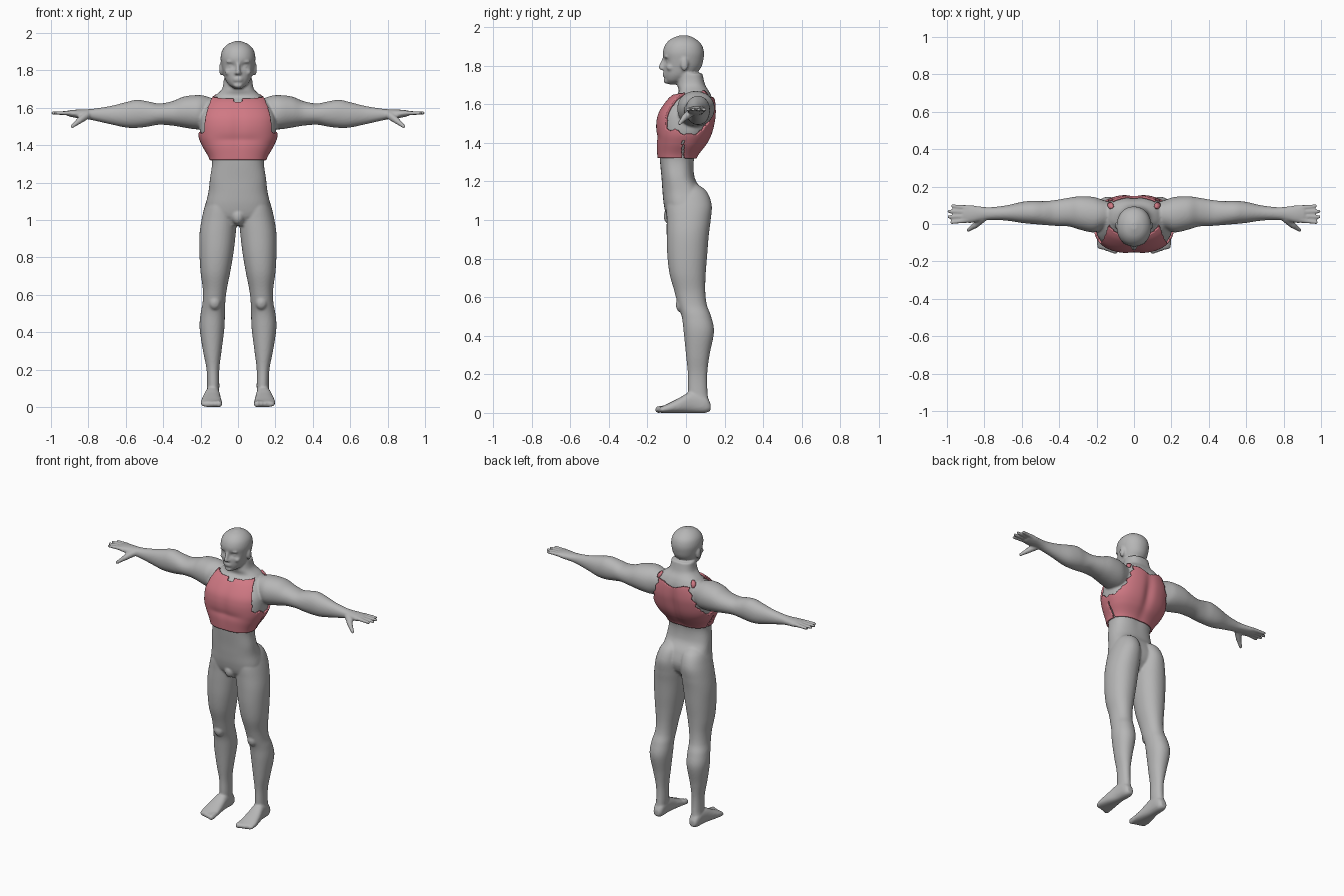
import bpy
import bmesh
from math import cos, sin, pi, exp, copysign
from mathutils import Matrix, Vector

cube = bpy.data.objects.get("Cube")
if cube:
    bpy.data.objects.remove(cube)


def material(name, colour):
    mat = bpy.data.materials.new(name)
    mat.use_nodes = True
    mat.diffuse_color = colour
    mat.node_tree.nodes["Principled BSDF"].inputs["Base Color"].default_value = colour
    return mat


skin_grey = material("skin grey", (0.47, 0.47, 0.47, 1))
armour_pink = material("armour pink", (0.63, 0.19, 0.23, 1))


def spline(rows, steps):
    """Smoothly interpolated copies of the stations."""
    out = []
    for i in range(len(rows) - 1):
        a, b, c, d = (rows[min(max(i + k, 0), len(rows) - 1)] for k in (-1, 0, 1, 2))
        for s in range(steps):
            t = s / steps
            out.append([q + t * (r - p + t * (2 * p - 5 * q + 4 * r - w
                        + t * (3 * (q - r) + w - p))) / 2 if i else q + t * (r - q)
                        for p, q, r, w in zip(a, b, c, d)])
    return out + [list(rows[-1])]


def loft(bm, axis, rows, power=2.0, segs=48, steps=6):
    """Closed tube through stations (position, low, high, low, high)."""
    u_axis, v_axis = [k for k in range(3) if k != axis]
    rings = []
    for t, u0, u1, v0, v1 in spline(rows, steps):
        ring = []
        for k in range(segs):
            c, s = cos(2 * pi * k / segs), sin(2 * pi * k / segs)
            c = copysign(abs(c) ** (2 / power), c)
            s = copysign(abs(s) ** (2 / power), s)
            co = Vector((t, t, t))
            co[u_axis] = (u0 + u1) / 2 + (u1 - u0) / 2 * c
            co[v_axis] = (v0 + v1) / 2 + (v1 - v0) / 2 * s
            ring.append(bm.verts.new(co))
        rings.append(ring)
    for a, b in zip(rings, rings[1:]):
        for k in range(segs):
            n = (k + 1) % segs
            bm.faces.new((a[k], a[n], b[n], b[k]))
    bm.faces.new(rings[0])
    bm.faces.new(rings[-1])
    return [v for ring in rings for v in ring]


def ball(bm, centre, size):
    matrix = Matrix.Translation(centre) @ Matrix.Diagonal((*size, 1))
    bmesh.ops.create_icosphere(bm, subdivisions=3, radius=1, matrix=matrix)


def digit(bm, start, end, r0, r1, count=12):
    """Tapered finger made of overlapping balls."""
    for k in range(count):
        t = k / (count - 1)
        r = r0 + (r1 - r0) * t
        ball(bm, Vector(start).lerp(Vector(end), t), (r, r, r))


def finish(name, bm, mat):
    bmesh.ops.recalc_face_normals(bm, faces=bm.faces[:])
    mesh = bpy.data.meshes.new(name)
    bm.to_mesh(mesh)
    bm.free()
    mesh.materials.append(mat)
    for poly in mesh.polygons:
        poly.use_smooth = True
    obj = bpy.data.objects.new(name, mesh)
    bpy.context.scene.collection.objects.link(obj)
    return obj


def modifier(obj, kind, **settings):
    mod = obj.modifiers.new(kind.title(), kind)
    for key, value in settings.items():
        setattr(mod, key, value)


# Torso stations: height, half width, front, back
TORSO = [(0.97, 0.10, -0.07, 0.05), (1.02, 0.165, -0.10, 0.09), (1.08, 0.172, -0.115, 0.105),
         (1.15, 0.158, -0.122, 0.085), (1.22, 0.15, -0.127, 0.045), (1.32, 0.14, -0.137, 0.045),
         (1.40, 0.18, -0.142, 0.10), (1.45, 0.2, -0.144, 0.125), (1.51, 0.205, -0.143, 0.14),
         (1.56, 0.2, -0.128, 0.145), (1.62, 0.17, -0.085, 0.14), (1.66, 0.13, -0.04, 0.125),
         (1.70, 0.086, -0.045, 0.10), (1.76, 0.075, -0.04, 0.085)]


def torso(bm, segs, steps):
    verts = loft(bm, 2, [(z, -w, w, f, b) for z, w, f, b in TORSO], 2.5, segs, steps)
    # spine and breastbone grooves, and the fold under the chest
    for v in verts:
        x, y, z = v.co
        middle = exp(-(x / 0.03) ** 2) * exp(-((z - 1.48) / 0.13) ** 2)
        fold = exp(-((z - 1.43) / 0.025) ** 2) * exp(-(x / 0.12) ** 4)
        v.co.y += 0.006 * (middle + fold) if y < 0 else -0.016 * middle


body = bmesh.new()

# Leg
loft(body, 2, [(0.03, 0.105, 0.17, 0.03, 0.12), (0.1, 0.1, 0.165, 0.012, 0.112),
               (0.2, 0.1, 0.168, 0.01, 0.11), (0.3, 0.088, 0.187, 0, 0.122),
               (0.42, 0.073, 0.205, -0.012, 0.145), (0.5, 0.07, 0.2, -0.022, 0.13),
               (0.56, 0.068, 0.189, -0.042, 0.108), (0.63, 0.06, 0.188, -0.06, 0.1),
               (0.72, 0.042, 0.2, -0.085, 0.102), (0.82, 0.025, 0.206, -0.097, 0.11),
               (0.92, 0.013, 0.206, -0.1, 0.118), (1, 0.007, 0.195, -0.1, 0.128),
               (1.08, 0.008, 0.176, -0.1, 0.133), (1.15, 0.015, 0.15, -0.08, 0.105),
               (1.19, 0.04, 0.11, -0.05, 0.05)], 2.15)
ball(body, (0.125, -0.025, 0.56), (0.032, 0.028, 0.04))

# Foot and toes
loft(body, 1, [(-0.135, 0.09, 0.19, 0, 0.03), (-0.1, 0.085, 0.2, 0, 0.045),
               (-0.04, 0.09, 0.192, 0, 0.075), (0.03, 0.097, 0.176, 0, 0.11),
               (0.1, 0.1, 0.168, 0, 0.09), (0.127, 0.115, 0.155, 0.012, 0.05)], 2.4)
for k in range(5):
    r = 0.018 - 0.0015 * k
    digit(body, (0.102 + 0.021 * k, -0.11, 0.022), (0.102 + 0.021 * k, -0.142 + 0.006 * k, 0.017), r, r, 6)

# Arm and palm
loft(body, 0, [(0.08, 0, 0.1, 1.54, 1.63), (0.17, -0.03, 0.13, 1.49, 1.662),
               (0.22, -0.045, 0.145, 1.485, 1.668), (0.29, -0.03, 0.148, 1.495, 1.66),
               (0.35, -0.013, 0.14, 1.505, 1.636), (0.42, -0.01, 0.128, 1.51, 1.623),
               (0.48, -0.005, 0.122, 1.5, 1.634), (0.54, 0, 0.124, 1.493, 1.643),
               (0.6, 0.006, 0.118, 1.495, 1.63), (0.68, 0.018, 0.1, 1.512, 1.61),
               (0.76, 0.022, 0.09, 1.53, 1.597), (0.81, 0.018, 0.092, 1.54, 1.592),
               (0.87, 0.006, 0.1, 1.547, 1.59), (0.91, 0.008, 0.1, 1.556, 1.586)], 2.1)
for y, tip_x, tip_y in ((0.02, 0.975, 0.008), (0.043, 0.99, 0.038), (0.066, 0.99, 0.068), (0.088, 0.97, 0.096)):
    digit(body, (0.89, y, 1.572), (tip_x, tip_y, 1.572), 0.0135, 0.0095)
digit(body, (0.81, 0.03, 1.56), (0.85, -0.008, 1.53), 0.022, 0.017)
digit(body, (0.85, -0.008, 1.53), (0.887, -0.033, 1.5), 0.016, 0.01)

# Eye, brow, cheek and ear
ball(body, (0.036, -0.088, 1.822), (0.016, 0.014, 0.011))
ball(body, (0.036, -0.1, 1.846), (0.026, 0.013, 0.008))
ball(body, (0.05, -0.08, 1.79), (0.022, 0.022, 0.018))
ball(body, (0.09, -0.008, 1.808), (0.011, 0.02, 0.036))

# Second side
copy = bmesh.ops.duplicate(body, geom=body.verts[:] + body.edges[:] + body.faces[:])
bmesh.ops.scale(body, vec=(-1, 1, 1), verts=[g for g in copy["geom"] if isinstance(g, bmesh.types.BMVert)])

# Torso and groin
torso(body, 64, 6)
ball(body, (0, -0.08, 1.02), (0.035, 0.036, 0.045))

# Head with eye sockets
HEAD = [(1.703, 0.02, -0.09, -0.04), (1.72, 0.045, -0.106, 0), (1.75, 0.067, -0.114, 0.045),
        (1.79, 0.08, -0.116, 0.078), (1.83, 0.089, -0.117, 0.09), (1.87, 0.093, -0.12, 0.093),
        (1.91, 0.083, -0.106, 0.08), (1.94, 0.055, -0.075, 0.047), (1.957, 0.015, -0.03, 0.01)]
for v in loft(body, 2, [(z, -w, w, f, b) for z, w, f, b in HEAD], 2.1, 80):
    if v.co.y < -0.03:
        v.co.y += 0.016 * exp(-((abs(v.co.x) - 0.036) / 0.02) ** 2 - ((v.co.z - 1.823) / 0.015) ** 2)

# Nose, lips and chin
digit(body, (0, -0.112, 1.84), (0, -0.131, 1.79), 0.009, 0.012)
for side in (-1, 1):
    ball(body, (side * 0.012, -0.118, 1.784), (0.009, 0.012, 0.008))
for z in (1.746, 1.758):
    ball(body, (0, -0.111, z), (0.026, 0.011, 0.0055))
ball(body, (0, -0.1, 1.72), (0.025, 0.016, 0.014))

figure = finish("body", body, skin_grey)
modifier(figure, "REMESH", mode="VOXEL", voxel_size=0.0065, use_smooth_shade=True)
modifier(figure, "SMOOTH", factor=0.5, iterations=4)


def covered(point):
    """Whether the chest armour covers this point of the torso."""
    x, y, z = abs(point.x), point.y, point.z
    if z < 1.315 or (abs(y + 0.015) < 0.004 and z < 1.42):
        return False
    if z < 1.44 + 0.3 * abs(y - 0.02) + 0.008 * sin(90 * y):
        return True
    if y < 0.02:
        collar = 1.632 if x < 0.018 else 1.652 + 0.15 * max(x - 0.08, 0)
        return z < collar and x < 0.182 - 0.045 * ((z - 1.48) / 0.18) ** 2
    top = 1.61 + 0.35 * min(x, 0.08)
    return y > 0.05 and z < top and x < 0.175 - 0.4 * (z - 1.48) + 0.006 * sin(120 * z)


# Chest armour, cut from a slightly larger torso
shell = bmesh.new()
torso(shell, 160, 10)
bmesh.ops.recalc_face_normals(shell, faces=shell.faces[:])
shell.normal_update()
for v in shell.verts:
    v.co += v.normal * 0.012
bmesh.ops.delete(shell, geom=[f for f in shell.faces if not covered(f.calc_center_median())], context="FACES")
armour = finish("chest_armour", shell, armour_pink)
modifier(armour, "SHRINKWRAP", target=figure, wrap_mode="OUTSIDE", offset=0.008)
modifier(armour, "SMOOTH", factor=0.5, iterations=4)
modifier(armour, "SOLIDIFY", thickness=0.012, offset=-1)

# Loose armour pieces behind the shoulders
for name, side in (("left_shoulder_piece", 1), ("right_shoulder_piece", -1)):
    disc = bmesh.new()
    bmesh.ops.create_circle(disc, cap_ends=True, cap_tris=True, segments=7, radius=0.016,
                            matrix=Matrix.Translation((side * 0.125, 0.098, 1.75)))
    piece = finish(name, disc, armour_pink)
    modifier(piece, "SHRINKWRAP", target=figure, wrap_method="PROJECT", use_project_z=True,
             use_negative_direction=True, use_positive_direction=False, offset=0.006)
    modifier(piece, "SOLIDIFY", thickness=0.012, offset=0)
